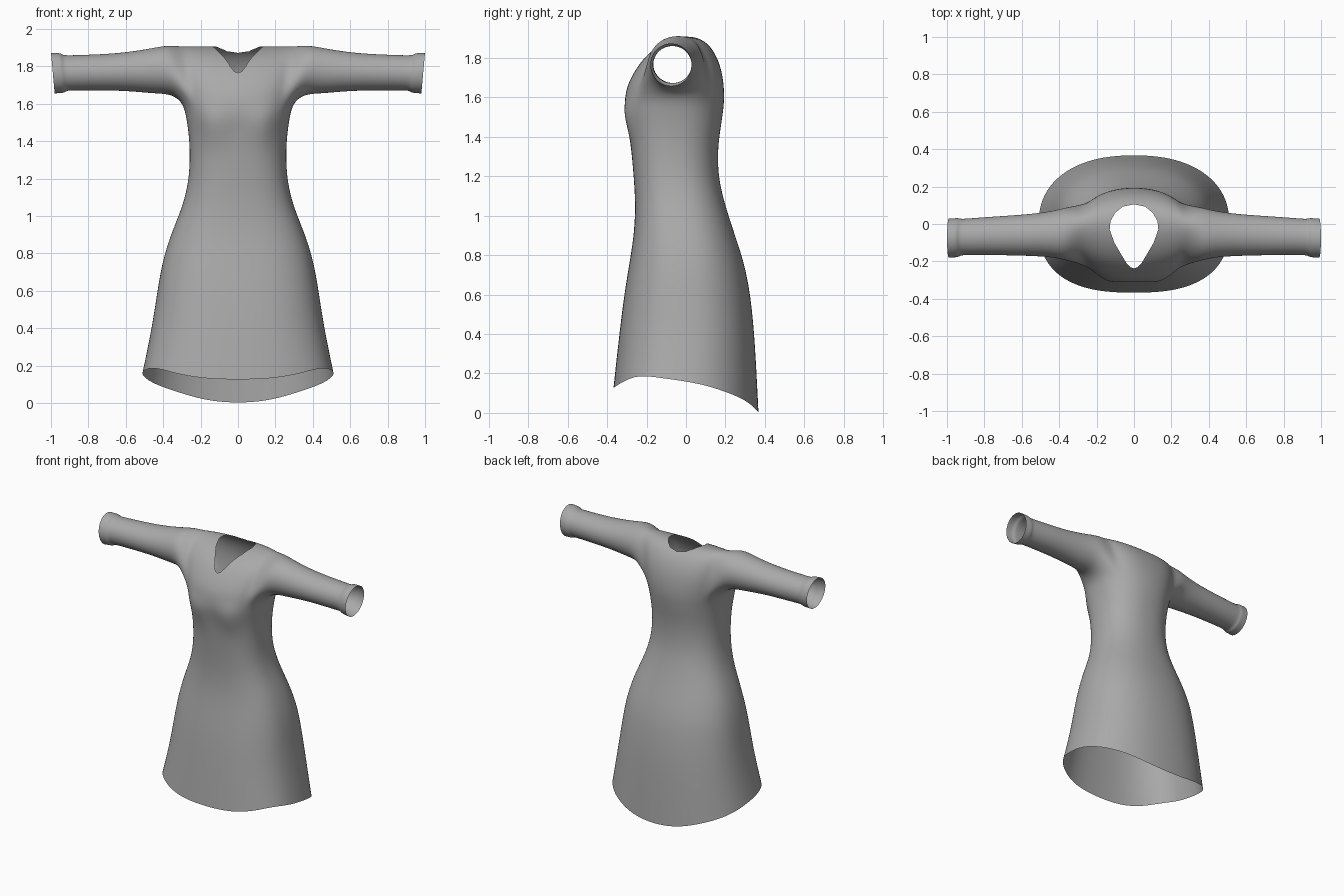
import bpy, bmesh, math
from mathutils import Vector

if "Cube" in bpy.data.objects:
    bpy.data.objects.remove(bpy.data.objects["Cube"])

N = 14       # segments of a half ring, front centre to back centre
CORNER = 4   # column where the shoulder meets the sleeve

# Body sections: height, half width, front y, back y
BODY = [(0.16, .51, -.37, .37), (0.4, .46, -.34, .35), (0.6, .43, -.315, .328),
        (0.75, .405, -.29, .3), (0.9, .36, -.265, .25), (1.05, .295, -.257, .2),
        (1.2, .26, -.266, .163), (1.35, .256, -.28, .163), (1.45, .264, -.298, .178),
        (1.53, .276, -.316, .19), (1.61, .295, -.31, .198)]
HEM = [.125, .13, .145, .165, .185, .187, .175, .16, .14, .115, .09, .065, .035, .01, 0]
# Arch over the shoulders, front to back: y, z
ARCH = [(-.295, 1.67), (-.255, 1.745), (-.19, 1.83), (-.08, 1.895),
        (.04, 1.918), (.13, 1.865), (.185, 1.745)]
# Sleeve sections: x, centre y, centre z, radius y, radius z
SLEEVE = [(.36, -.052, 1.785, .142, .132), (.45, -.055, 1.777, .12, .122),
          (.6, -.06, 1.772, .109, .102), (.75, -.063, 1.768, .103, .096),
          (.88, -.068, 1.766, .098, .094), (.925, -.07, 1.765, .097, .094),
          (.938, -.072, 1.765, .104, .106), (.96, -.074, 1.765, .105, .107),
          (.99, -.076, 1.764, .105, .109)]
# Half outline of the neck opening, back to front
NECK = [(0, .105), (.06, .093), (.1, .06), (.126, .015), (.13, -.03),
        (.105, -.1), (.07, -.16), (.04, -.21), (.02, -.231), (0, -.237)]

bm = bmesh.new()


def body_ring(z, w, front, back):
    ring, c = [], (front + back) / 2
    for i in range(N + 1):
        t = math.pi * i / N
        e = .78 if i < N / 2 else .88
        x = w * 1.008 * abs(math.sin(t)) ** e
        y = c - math.copysign(abs(math.cos(t)) ** e, math.cos(t)) * (c - front)
        if 1.4 < z < 1.58 and i < 4:      # soft bust shape
            y += (.006, -.008, -.016, -.008)[i]
        ring.append(bm.verts.new((0 if i in (0, N) else x, y, z)))
    return ring


def bridge(a, b, closed=False):
    for i in range(len(a) if closed else len(a) - 1):
        j = (i + 1) % len(a)
        bm.faces.new((a[i], a[j], b[j], b[i]))


# Skirt and bodice
rings = [body_ring(*s) for s in BODY]
for v, z in zip(rings[0], HEM):
    v.co.z = z
for a, b in zip(rings, rings[1:]):
    bridge(a, b)
top = rings[-1]

# Shoulders, arched from the front to the back of the bodice
mid = -.055
arches = []
for i in range(CORNER + 1):
    f, b = top[i].co, top[N - i].co
    arch = [top[i]]
    for y, z in ARCH:
        edge, full = (f.y, BODY[-1][2]) if y < mid else (b.y, BODY[-1][3])
        scale = (edge - mid) / (full - mid)
        x = f.x * (1 + .2 * (z - 1.61) / .3)
        arch.append(bm.verts.new((x, mid + (y - mid) * scale, z)))
    arches.append(arch + [top[N - i]])
for a, b in zip(arches, arches[1:]):
    bridge(a, b)

# Sleeve and cuff, grown from the armhole
loop = arches[-1] + [top[k] for k in range(N - CORNER - 1, CORNER, -1)]
count = len(loop)
step = 2 * math.pi / count
for x, cy, cz, ry, rz in SLEEVE:
    ring = []
    for k in range(count):
        a = math.pi + step / 2 - k * step
        slant = .01 * math.sin(a) if x > .9 else 0
        ring.append(bm.verts.new((x + slant, cy + 1.03 * ry * math.cos(a),
                                  cz + 1.03 * rz * math.sin(a))))
    bridge(loop, ring, True)
    loop = ring

bmesh.ops.recalc_face_normals(bm, faces=bm.faces)
mesh = bpy.data.meshes.new("dress")
bm.to_mesh(mesh)
bm.free()
dress = bpy.data.objects.new("dress", mesh)
bpy.context.collection.objects.link(dress)
bpy.context.view_layer.objects.active = dress
dress.select_set(True)

# Mirror to the other side and smooth
mirror = dress.modifiers.new("mirror", 'MIRROR')
mirror.use_clip = True
smooth = dress.modifiers.new("smooth", 'SUBSURF')
smooth.levels = smooth.render_levels = 3
for name in ("mirror", "smooth"):
    bpy.ops.object.modifier_apply(modifier=name)

# Cut the neck opening along its outline
bm = bmesh.new()
bm.from_mesh(mesh)
outline = NECK + [(-x, y) for x, y in NECK[-2:0:-1]]
inside = [f for f in bm.faces if f.calc_center_median().z > 1.66
          and abs(f.calc_center_median().x) < .25]
for p, q in zip(outline, outline[1:] + outline[:1]):
    point = Vector((p[0], p[1], 0))
    normal = Vector((p[1] - q[1], q[0] - p[0], 0)).normalized()
    geom = set(inside)
    for f in inside:
        geom.update(f.edges, f.verts)
    cut = bmesh.ops.bisect_plane(bm, geom=list(geom), dist=1e-5,
                                 plane_co=point, plane_no=normal)
    inside = [g for g in cut["geom"] if isinstance(g, bmesh.types.BMFace)
              and (g.calc_center_median() - point).dot(normal) < 0]
bmesh.ops.delete(bm, geom=inside, context='FACES')
if sum(f.normal.y * f.calc_center_median().y for f in bm.faces) < 0:
    bmesh.ops.reverse_faces(bm, faces=bm.faces)
bm.to_mesh(mesh)
bm.free()

# Plain cloth
cloth = bpy.data.materials.new("grey_cloth")
cloth.use_nodes = True
colour = (.4, .4, .4, 1)
cloth.diffuse_color = colour
cloth.node_tree.nodes["Principled BSDF"].inputs["Base Color"].default_value = colour
mesh.materials.append(cloth)
bpy.ops.object.shade_smooth_by_angle(angle=math.radians(60))
